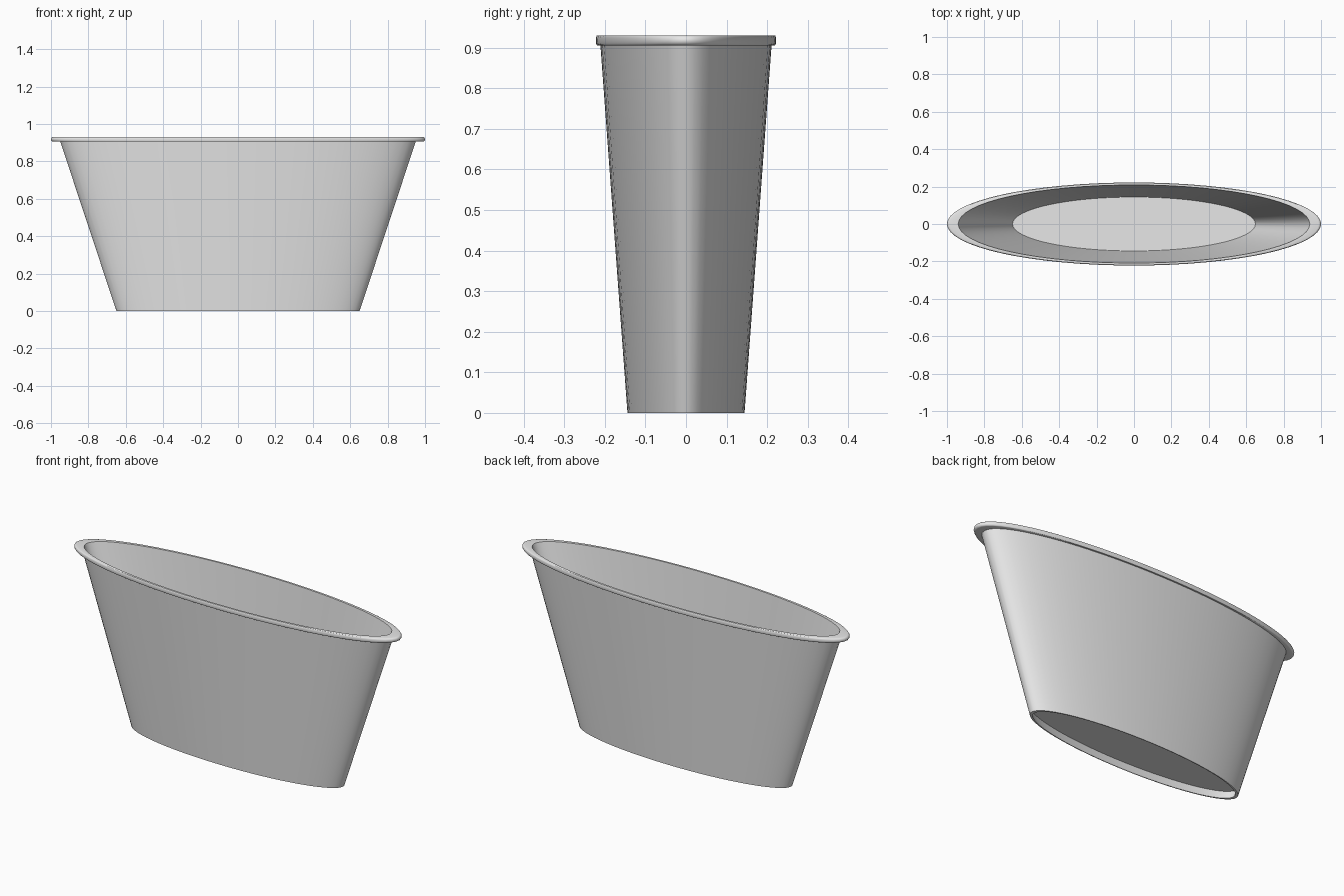
import bpy
import bmesh
from math import sin, cos, tau, radians

cube = bpy.data.objects.get("Cube")
if cube:
    bpy.data.objects.remove(cube, do_unlink=True)

SEGMENTS = 64
DEPTH = 0.222  # depth of the oval relative to its width

grey = bpy.data.materials.new("light_grey")
grey.use_nodes = True
colour = (0.8, 0.8, 0.8, 1)
grey.diffuse_color = colour
grey.node_tree.nodes["Principled BSDF"].inputs["Base Color"].default_value = colour


def oval_lathe(name, profile, closed=False):
    """Sweep a (radius, z) profile around an oval; open profiles get end caps."""
    bm = bmesh.new()
    rings = []
    for r, z in profile:
        rings.append([bm.verts.new((r * cos(tau * i / SEGMENTS),
                                    r * DEPTH * sin(tau * i / SEGMENTS), z))
                      for i in range(SEGMENTS)])
    pairs = list(zip(rings, rings[1:]))
    if closed:
        pairs.append((rings[-1], rings[0]))
    else:
        bm.faces.new(rings[0])
        bm.faces.new(rings[-1])
    for a, b in pairs:
        for i in range(SEGMENTS):
            j = (i + 1) % SEGMENTS
            bm.faces.new((a[i], a[j], b[j], b[i]))
    bmesh.ops.recalc_face_normals(bm, faces=bm.faces)
    mesh = bpy.data.meshes.new(name)
    bm.to_mesh(mesh)
    bm.free()
    mesh.materials.append(grey)
    obj = bpy.data.objects.new(name, mesh)
    bpy.context.collection.objects.link(obj)
    bpy.ops.object.select_all(action="DESELECT")
    obj.select_set(True)
    bpy.context.view_layer.objects.active = obj
    bpy.ops.object.shade_smooth_by_angle(angle=radians(35))
    return obj


# Flared wall with a rolled lip, rounded on its outer edge
RIM_Z, RIM_R = 0.918, 0.0125
lip = [(0.9875 + RIM_R * sin(tau * k / 16), RIM_Z - RIM_R * cos(tau * k / 16))
       for k in range(9)]
oval_lathe("tub_wall", [(0.632, 0), (0.65, 0), (0.95, 0.9055)] + lip
           + [(0.94, 0.9305)], closed=True)

# Floor set a little above the foot of the wall
oval_lathe("tub_floor", [(0.648, 0.043), (0.652, 0.053)])
